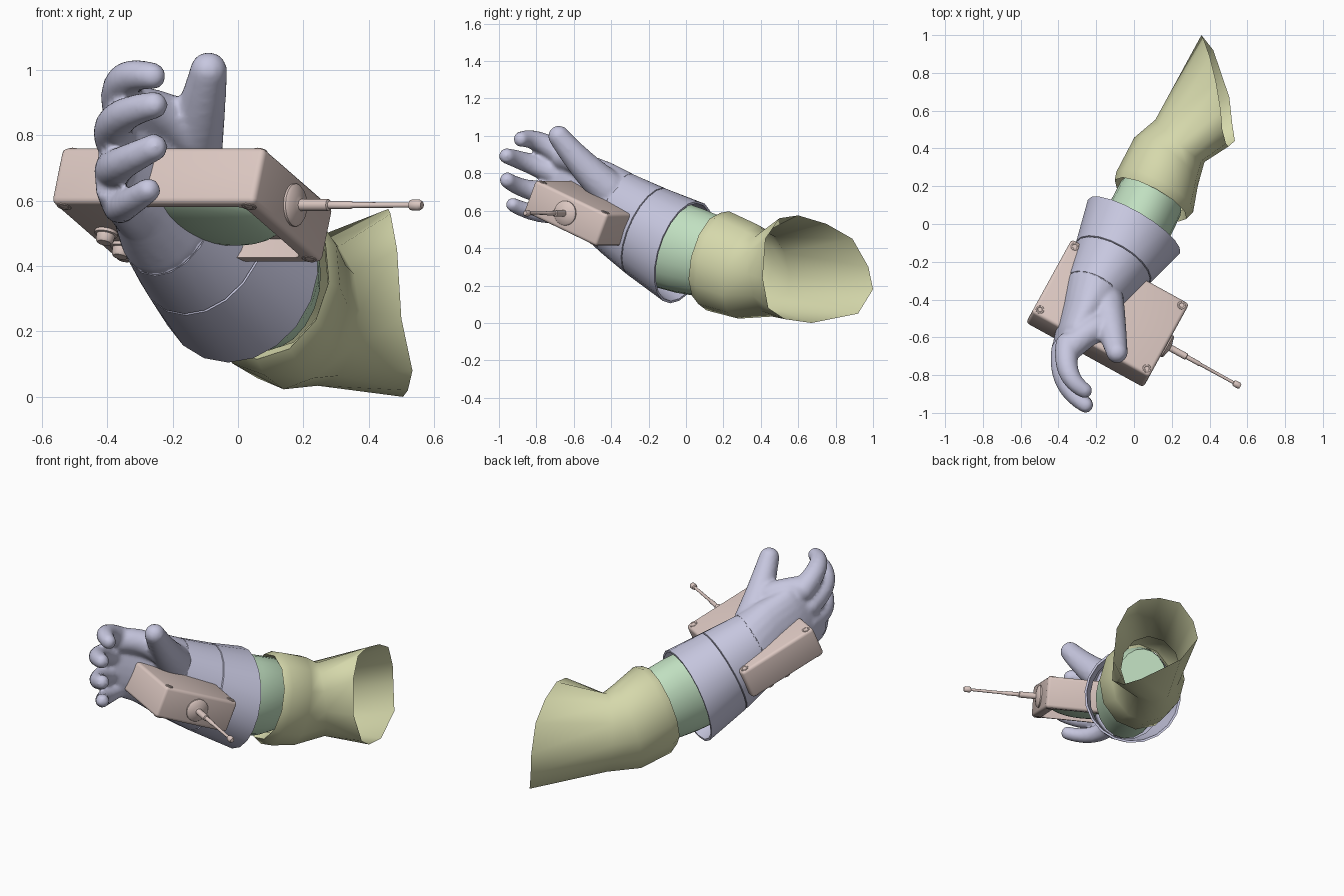
import bpy, bmesh, math
from mathutils import Vector as V, Matrix

if "Cube" in bpy.data.objects:
    bpy.data.objects.remove(bpy.data.objects["Cube"])

def material(name, rgb):
    m = bpy.data.materials.new(name)
    m.diffuse_color = (*rgb, 1)
    m.use_nodes = True
    m.node_tree.nodes["Principled BSDF"].inputs["Base Color"].default_value = m.diffuse_color
    return m

LAVENDER = material("lavender_glove", (0.57, 0.57, 0.74))
GREEN = material("pale_green", (0.53, 0.74, 0.53))
YELLOW = material("olive_cloth", (0.67, 0.69, 0.41))
PINK = material("dusty_pink", (0.71, 0.57, 0.53))

def finish(name, bm, mat, angle=35, frame=None):
    bmesh.ops.recalc_face_normals(bm, faces=bm.faces)
    me = bpy.data.meshes.new(name)
    bm.to_mesh(me)
    bm.free()
    ob = bpy.data.objects.new(name, me)
    bpy.context.collection.objects.link(ob)
    me.materials.append(mat)
    if frame:
        ob.matrix_world = frame
    smooth(ob, angle)
    return ob

def smooth(ob, angle):
    bpy.ops.object.select_all(action='DESELECT')
    ob.select_set(True)
    bpy.context.view_layer.objects.active = ob
    bpy.ops.object.shade_smooth_by_angle(angle=math.radians(angle))

def ring(c, a, b, n):
    c, a, b = V(c), V(a), V(b)
    return [c + a * math.cos(t) + b * math.sin(t) for t in (2 * math.pi * i / n for i in range(n))]

def loft(bm, rings, caps=(False, False)):
    vs = [[bm.verts.new(p) for p in r] for r in rings]
    n = len(vs[0])
    for r, s in zip(vs, vs[1:]):
        for i in range(n):
            bm.faces.new((r[i], r[(i + 1) % n], s[(i + 1) % n], s[i]))
    if caps[0]:
        bm.faces.new(vs[0])
    if caps[1]:
        bm.faces.new(vs[-1])

# Shared directions: U across the arm, D along the forearm toward the hand, W thumb side
U = V((0.866, -0.5, 0))
D = V((-0.446, -0.77, 0.457)).normalized()
W = U.cross(-D).normalized()

# Sleeve: lofted cloth tube with an elbow and an open, slanted end
rim = [(.50, .41, .24), (.487, .425, .45), (.467, .50, .56), (.46, .60, .575),
       (.435, .75, .53), (.40, .89, .45), (.37, .975, .30), (.357, 1.0, .18),
       (.42, .92, .05), (.505, .67, 0), (.52, .53, .02), (.534, .44, .08)]
bm = bmesh.new()
loft(bm, [ring((.11, .17, .345), (.165, -.088, 0), (.025, .05, .205), 12),
          ring((.088, .13, .352), (.19, -.103, 0), (.03, .055, .237), 12),
          ring((.11, .17, .332), (.203, -.107, 0), (.03, .06, .265), 12),
          ring((.17, .33, .275), (.168, -.128, 0), (.03, .05, .252), 12),
          ring((.243, .44, .262), (.13, -.112, 0), (0, -.02, .228), 12),
          [V(p) for p in rim]])
finish("sleeve", bm, YELLOW, 62)

# Inner forearm between sleeve and glove
B = V((.04, .075, .228))
bm = bmesh.new()
loft(bm, [ring(c, U * a, B * k, 20) for c, a, k in
          (((.12, .21, .325), .15, .8), ((.088, .135, .352), .182, .92),
           ((.03, .02, .385), .184, .98), ((-.04, -.11, .425), .183, 1))], (True, True))
finish("forearm", bm, GREEN)

# Glove cuff: interpolated stations from rim to wrist (centre, U radius, W-side vector)
stations = [(V((0, -.012, .378)), .282, V((.03, .072, .273))),
            (V((-.112, -.205, .487)), .224, V((.05, .085, .235))),
            (V((-.21, -.365, .585)), .17, V((.045, .075, .213)))]
def cuff_ring(k, scale):
    i = min(int(k), 1)
    (c0, a0, b0), (c1, a1, b1) = stations[i], stations[i + 1]
    f = k - i
    return ring(c0.lerp(c1, f), U * (a0 + (a1 - a0) * f) * scale, b0.lerp(b1, f) * scale, 20)

bm = bmesh.new()
loft(bm, [cuff_ring(k, s) for k, s in
          ((.9, .93), (0, .955), (0, 1), (.985, 1), (1, .965), (1.015, 1), (1.985, 1), (2, .955), (2.015, 1), (2.08, .97))])
finish("glove_cuff", bm, LAVENDER)

# Glove hand: palm loft plus finger tubes fused by a voxel remesh
bm = bmesh.new()
palm = [ring((-.185, -.325, .56), U * .168, V((.045, .075, .208)), 24),
        ring((-.215, -.373, .59), U * .168, V((.045, .075, .212)), 24)]
palm += [ring(c, U * a, W * b, 24) for c, a, b in
         [((-.27, -.485, .67), .125, .21), ((-.345, -.62, .735), .08, .198), ((-.38, -.70, .757), .05, .17)]]
loft(bm, palm, (True, True))
bmesh.ops.recalc_face_normals(bm, faces=bm.faces)

def tube(p0, mid, p2, r0, r1, n=18):
    p0, mid, p2 = V(p0), V(mid), V(p2)
    ctrl = mid * 2 - (p0 + p2) * .5
    for i in range(n):
        t = i / (n - 1)
        p = p0 * (1 - t) ** 2 + ctrl * 2 * t * (1 - t) + p2 * t * t
        bmesh.ops.create_uvsphere(bm, u_segments=16, v_segments=10, radius=r0 + (r1 - r0) * t,
                                  matrix=Matrix.Translation(p))

tube((-.35, -.64, .885), (-.345, -.785, .968), (-.262, -.882, .982), .068, .042)  # index
tube((-.375, -.67, .79), (-.363, -.835, .852), (-.257, -.958, .893), .066, .043)  # middle
tube((-.375, -.66, .69), (-.362, -.83, .71), (-.257, -.955, .763), .064, .043)    # ring
tube((-.355, -.61, .595), (-.35, -.775, .585), (-.275, -.925, .632), .058, .039)  # little
tube((-.15, -.42, .72), (-.118, -.555, .85), (-.09, -.68, .998), .10, .058)       # thumb
tube((-.14, -.53, .81), (-.23, -.57, .86), (-.33, -.65, .885), .075, .07)         # web
hand = finish("glove_hand", bm, LAVENDER, 180)
m = hand.modifiers.new("fuse", 'REMESH')
m.mode = 'VOXEL'
m.voxel_size = 0.012
m.use_smooth_shade = True
m = hand.modifiers.new("soften", 'SMOOTH')
m.factor = 0.5
m.iterations = 6
for name in ("fuse", "soften"):
    bpy.ops.object.modifier_apply(modifier=name)
smooth(hand, 180)

# Device frame: local x along the antenna, local z out of the top
t = math.radians(22.8)
X = V((.876, -.482, 0)).normalized()
Y = V((.482 * math.cos(t), .876 * math.cos(t), -math.sin(t))).normalized()
Z = X.cross(Y)
BOX = Matrix.Translation((-.14, -.473, .587)) @ Matrix((X, Y, Z)).transposed().to_4x4()

def block(size, centre, bevel, segs, vertical_only=False):
    b = bmesh.new()
    bmesh.ops.create_cube(b, size=1, matrix=Matrix.Translation(centre) @ Matrix.Diagonal((*size, 1)))
    edges = [e for e in b.edges if not vertical_only or
             abs(e.verts[0].co.z - e.verts[1].co.z) > .01]
    bmesh.ops.bevel(b, geom=edges, offset=bevel, segments=segs, affect='EDGES', profile=.5)
    return b

# Device case with a recess in its underside for the screen
cutter = finish("recess_cutter", block((.43, .40, .12), (.09, -.005, -.09), .03, 4, True), PINK, 30, BOX)
cutter.hide_render = True
case = finish("device_case", block((.71, .48, .185), (0, 0, 0), .018, 3), PINK, 30, BOX)
m = case.modifiers.new("recess", 'BOOLEAN')
m.object = cutter
m.operation = 'DIFFERENCE'
m.solver = 'EXACT'
bpy.ops.object.modifier_apply(modifier="recess")
bpy.data.objects.remove(cutter)
smooth(case, 30)

# Bulging screen
bm = bmesh.new()
bmesh.ops.create_uvsphere(bm, u_segments=32, v_segments=16, radius=1,
                          matrix=Matrix.Translation((.09, -.005, -.03)) @ Matrix.Diagonal((.212, .197, .068, 1)))
finish("screen", bm, GREEN, 60, BOX)

def lathe(name, profile, frame, n=20):
    b = bmesh.new()
    loft(b, [ring((0, 0, h), (r, 0, 0), (0, r, 0), n) for r, h in profile], (True, True))
    return finish(name, b, PINK, 35, frame)

# Antenna with round base on the right end
side = BOX @ Matrix.Translation((.35, 0, 0)) @ Matrix.Rotation(math.pi / 2, 4, 'Y')
lathe("antenna", [(.066, 0), (.066, .012), (.058, .02), (.03, .026), (.018, .03), (.018, .126),
                  (.012, .129), (.012, .205), (.009, .21), (.008, .41), (.015, .413),
                  (.017, .42), (.017, .443), (.011, .453)], side)

# Knobs under the left end
for i, y in enumerate((-.01, .1)):
    lathe(f"knob_{i}", [(.036, .0), (.036, .012), (.029, .014), (.027, .034), (.022, .04)],
          BOX @ Matrix.Translation((-.275, y, -.09)) @ Matrix.Rotation(math.pi, 4, 'X'))

# Corner screws, top and bottom
i = 0
for sx in (-1, 1):
    for sy in (-1, 1):
        for flip in (0, math.pi):
            at = BOX @ Matrix.Translation((.323 * sx, .207 * sy, 0)) @ Matrix.Rotation(flip, 4, 'X')
            lathe(f"screw_{i}", [(.023, .085), (.023, .093), (.021, .0945), (.014, .0945), (.012, .093)], at, 16)
            i += 1
